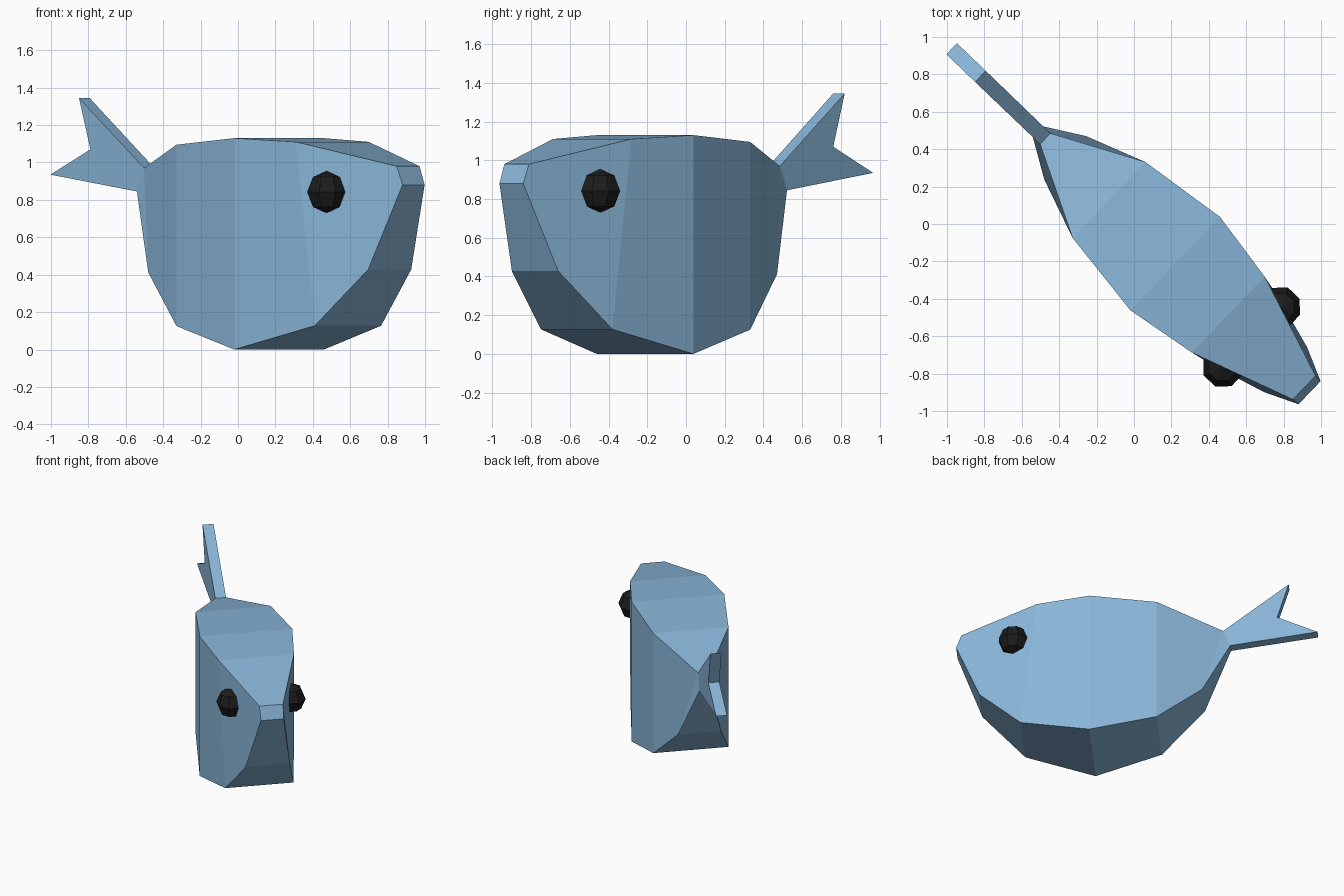
import bpy, bmesh, math
from mathutils import Matrix

if "Cube" in bpy.data.objects:
    bpy.data.objects.remove(bpy.data.objects["Cube"])

HEADING = math.atan2(-0.693, 0.721)   # the fish swims diagonally
TURN = Matrix.Rotation(HEADING, 4, 'Z')


def material(name, rgb):
    m = bpy.data.materials.new(name)
    m.diffuse_color = (*rgb, 1)
    m.use_nodes = True
    m.node_tree.nodes["Principled BSDF"].inputs["Base Color"].default_value = m.diffuse_color
    return m


blue = material("soft_blue", (0.25, 0.465, 0.685))
black = material("eye_black", (0.012, 0.012, 0.012))


def finish(bm, name, mat):
    bm.transform(TURN)
    bmesh.ops.recalc_face_normals(bm, faces=bm.faces)
    me = bpy.data.meshes.new(name)
    bm.to_mesh(me)
    bm.free()
    me.materials.append(mat)
    ob = bpy.data.objects.new(name, me)
    bpy.context.collection.objects.link(ob)
    return ob


# Side outline: length along the fish, height, half thickness
outline = [
    (-0.658, 0.970, 0.040),   # 0 tail root, top
    (-0.186, 1.095, 0.281),   # 1 back
    (0.305, 1.130, 0.346),    # 2
    (0.699, 1.110, 0.281),    # 3
    (1.262, 0.980, 0.088),    # 4 nose, top
    (1.302, 0.880, 0.085),    # 5 nose, bottom
    (1.125, 0.428, 0.166),    # 6 throat
    (0.815, 0.127, 0.256),    # 7
    (0.305, 0.000, 0.346),    # 8 belly
    (-0.186, 0.125, 0.281),   # 9
    (-0.511, 0.412, 0.161),   # 10
    (-0.711, 0.845, 0.040),   # 11 tail root, bottom
    (-1.352, 0.935, 0.041),   # 12 lower tail tip
    (-1.055, 1.070, 0.041),   # 13 tail notch
    (-1.140, 1.345, 0.041),   # 14 upper tail tip
]
# Faces of one flank: head, two body panels, rear panel, tail root, fin
panels = [(3, 4, 5, 6, 7), (2, 3, 7, 8), (1, 2, 8, 9), (0, 1, 9, 10),
          (0, 10, 11), (0, 11, 13, 14), (11, 12, 13)]

bm = bmesh.new()
flanks = [[bm.verts.new((s, side * h, z)) for s, z, h in outline] for side in (-1, 1)]
for flank in flanks:
    for panel in panels:
        bm.faces.new([flank[i] for i in panel])
near, far = flanks
for i in range(len(outline)):         # rim joining the two flanks
    j = (i + 1) % len(outline)
    bm.faces.new((near[i], near[j], far[j], far[i]))
finish(bm, "fish_body", blue)

# Faceted eyes
for side, name in ((-1, "left_eye"), (1, "right_eye")):
    bm = bmesh.new()
    bmesh.ops.create_uvsphere(bm, u_segments=8, v_segments=4, radius=0.113)
    bm.transform(Matrix.Translation((0.872, side * 0.221, 0.842))
                 @ Matrix.Rotation(math.radians(22.5), 4, 'Z'))
    finish(bm, name, black)
